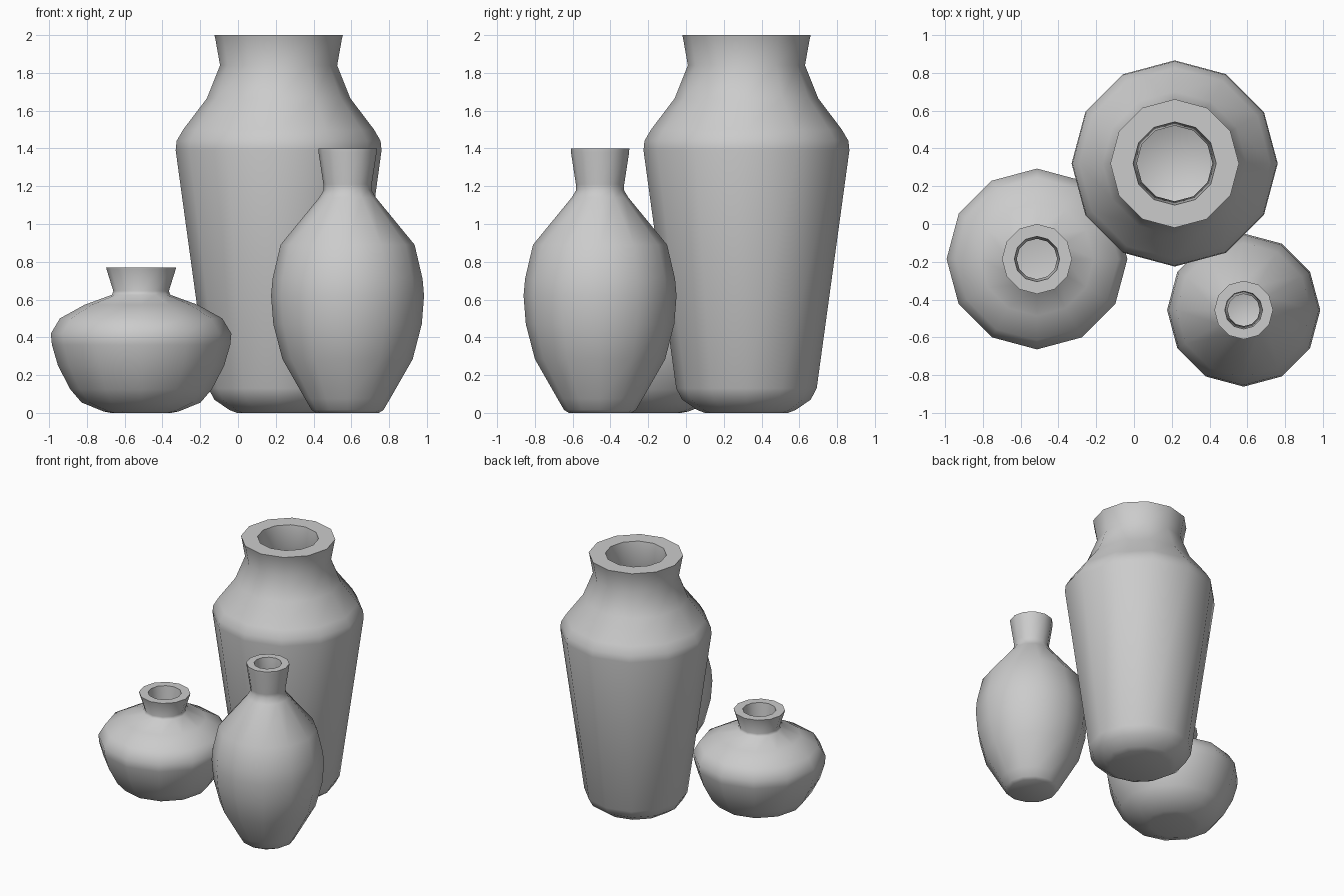
import bpy, bmesh
from math import cos, sin, tau, radians

SIDES = 12


def lathe(name, x, y, profile):
    """Revolve a (radius, height) profile into a 12-sided vessel, capping both ends."""
    bm = bmesh.new()
    rings = [[bm.verts.new((r * cos(tau * i / SIDES), r * sin(tau * i / SIDES), z))
              for i in range(SIDES)] for r, z in profile]
    for low, high in zip(rings, rings[1:]):
        for i in range(SIDES):
            j = (i + 1) % SIDES
            bm.faces.new((low[i], low[j], high[j], high[i]))
    bm.faces.new(rings[0][::-1])   # underside
    bm.faces.new(rings[-1])        # inner floor
    bmesh.ops.recalc_face_normals(bm, faces=bm.faces)
    mesh = bpy.data.meshes.new(name)
    bm.to_mesh(mesh)
    bm.free()
    obj = bpy.data.objects.new(name, mesh)
    obj.location = (x, y, 0)
    bpy.context.collection.objects.link(obj)
    bpy.ops.object.select_all(action='DESELECT')
    obj.select_set(True)
    bpy.context.view_layer.objects.active = obj
    bpy.ops.object.shade_smooth_by_angle(angle=radians(50))
    return obj


# Tall shouldered jar: outside from foot to rim, then inside down to the floor
lathe("tall_jar", 0.215, 0.32, [
    (0.22, 0.0), (0.26, 0.015), (0.34, 0.07), (0.372, 0.13),
    (0.545, 1.39), (0.54, 1.44), (0.505, 1.50), (0.38, 1.665),
    (0.31, 1.84), (0.335, 1.98), (0.34, 2.0),
    (0.22, 2.0), (0.20, 1.84), (0.28, 1.63), (0.42, 1.43),
    (0.43, 1.38), (0.27, 0.18), (0.20, 0.12)])

# Squat wide pot
lathe("squat_pot", -0.513, -0.185, [
    (0.16, 0.0), (0.20, 0.008), (0.315, 0.055), (0.375, 0.125), (0.44, 0.25),
    (0.472, 0.36), (0.478, 0.42), (0.43, 0.50), (0.30, 0.572),
    (0.155, 0.625), (0.147, 0.645), (0.183, 0.76), (0.185, 0.77),
    (0.12, 0.77), (0.107, 0.63), (0.27, 0.53), (0.39, 0.46),
    (0.415, 0.40), (0.38, 0.26), (0.28, 0.11), (0.17, 0.065)])

# Slender-necked bottle
lathe("bottle", 0.58, -0.455, [
    (0.165, 0.0), (0.19, 0.015), (0.225, 0.075), (0.345, 0.285),
    (0.393, 0.47), (0.405, 0.62), (0.397, 0.71), (0.355, 0.89),
    (0.15, 1.14), (0.126, 1.18), (0.128, 1.21), (0.154, 1.38), (0.155, 1.4),
    (0.10, 1.4), (0.085, 1.18), (0.11, 1.11), (0.30, 0.87),
    (0.35, 0.62), (0.29, 0.30), (0.18, 0.10), (0.14, 0.06)])
